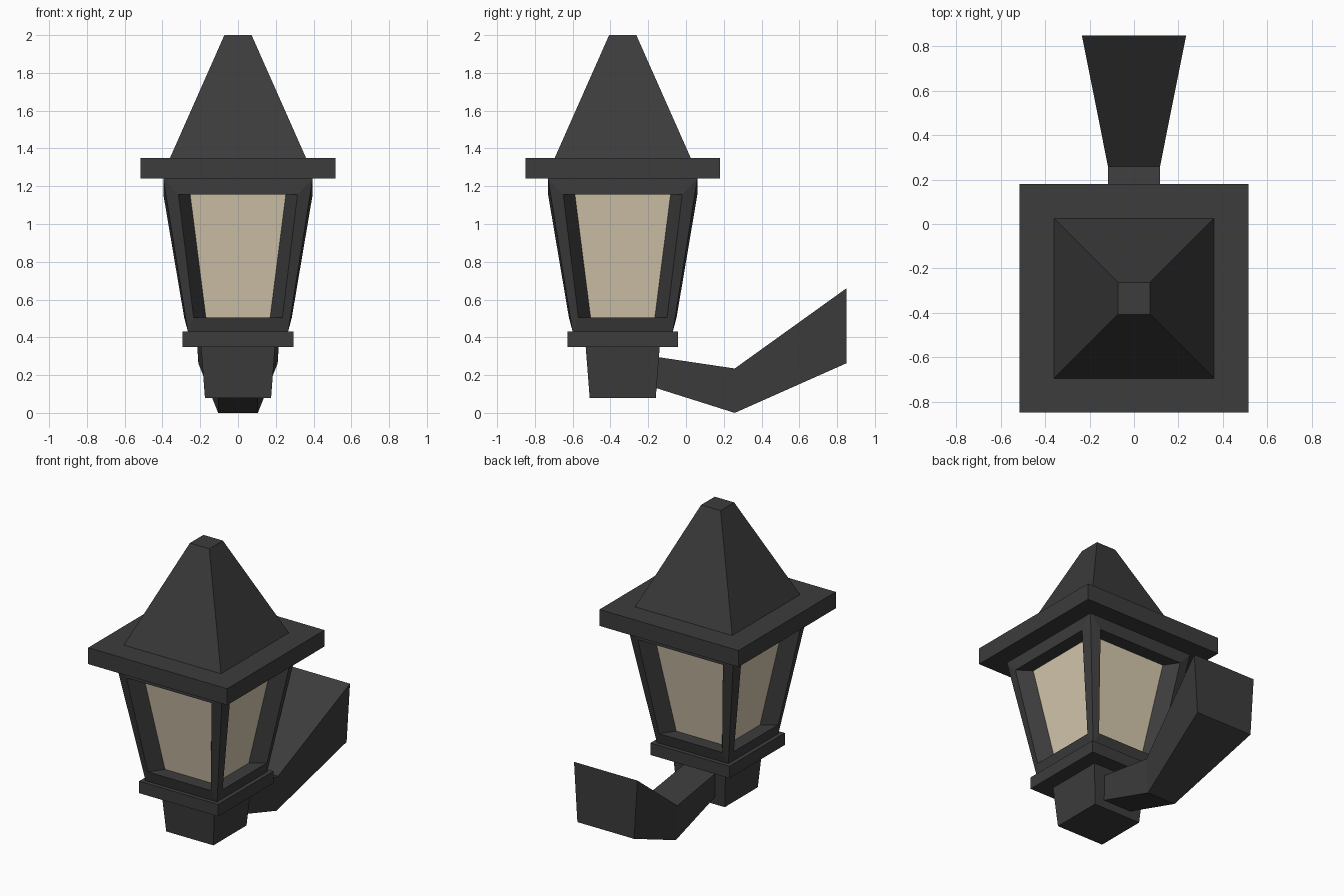
import bpy, bmesh
from mathutils import Matrix, Vector

if "Cube" in bpy.data.objects:
    bpy.data.objects.remove(bpy.data.objects["Cube"])

CY = -0.335  # lantern axis in y


def material(name, color):
    m = bpy.data.materials.new(name)
    m.diffuse_color = color
    m.use_nodes = True
    m.node_tree.nodes["Principled BSDF"].inputs["Base Color"].default_value = m.diffuse_color
    return m


METAL = material("dark_metal", (0.045, 0.045, 0.045, 1))
GLASS = material("warm_glass", (0.68, 0.59, 0.43, 1))


def build(name, polys, mat):
    """Make an object from a list of polygons, welding shared corners."""
    bm = bmesh.new()
    for poly in polys:
        bm.faces.new([bm.verts.new(p) for p in poly])
    bmesh.ops.remove_doubles(bm, verts=bm.verts, dist=1e-5)
    bmesh.ops.recalc_face_normals(bm, faces=bm.faces)
    me = bpy.data.meshes.new(name)
    bm.to_mesh(me)
    bm.free()
    me.materials.append(mat)
    ob = bpy.data.objects.new(name, me)
    bpy.context.collection.objects.link(ob)
    return ob


def bridge(a, b):
    n = len(a)
    return [[a[i], a[(i + 1) % n], b[(i + 1) % n], b[i]] for i in range(n)]


def square(h, z):
    return [Vector((x * h, y * h + CY, z)) for x, y in ((-1, -1), (1, -1), (1, 1), (-1, 1))]


def frustum(name, h0, z0, h1, z1):
    a, b = square(h0, z0), square(h1, z1)
    return build(name, [a[::-1], b] + bridge(a, b), METAL)


# Stacked square parts
frustum("base_cup", 0.175, 0.08, 0.196, 0.35)
frustum("collar", 0.293, 0.35, 0.293, 0.43)
frustum("roof_eave", 0.515, 1.24, 0.515, 1.35)
frustum("roof", 0.36, 1.35, 0.072, 2.0)


# Lantern body: four frames with recessed panes
def panel(hb, yb, zb, ht, yt, zt):
    return [Vector(p) for p in ((-hb, -yb, zb), (hb, -yb, zb), (ht, -yt, zt), (-ht, -yt, zt))]


outer = panel(0.265, 0.265, 0.43, 0.395, 0.395, 1.24)
opening = panel(0.235, 0.285, 0.505, 0.315, 0.395, 1.155)
pane = panel(0.17, 0.195, 0.505, 0.253, 0.305, 1.155)

frame_polys = [square(0.265, 0.43)[::-1], square(0.395, 1.24)]
pane_polys = []
for k in range(4):
    m = Matrix.Translation((0, CY, 0)) @ Matrix.Rotation(k * 1.5707963, 4, 'Z')
    o, n, p = ([m @ v for v in ring] for ring in (outer, opening, pane))
    frame_polys += bridge(o, n) + bridge(n, p)
    pane_polys.append(p)
build("lantern_frame", frame_polys, METAL)
build("glass_panes", pane_polys, GLASS)

# Wall arm: sections as (y, bottom z, bottom half width, top z, top half width)
sections = [(-0.16, 0.132, 0.105, 0.297, 0.115),
            (0.258, 0.0, 0.105, 0.235, 0.117),
            (0.85, 0.263, 0.21, 0.66, 0.235)]
rings = [[(-w0, y, z0), (w0, y, z0), (w1, y, z1), (-w1, y, z1)]
         for y, z0, w0, z1, w1 in sections]
arm = [rings[0], rings[-1][::-1]]
for a, b in zip(rings, rings[1:]):
    arm += bridge(a, b)
build("wall_arm", arm, METAL)
